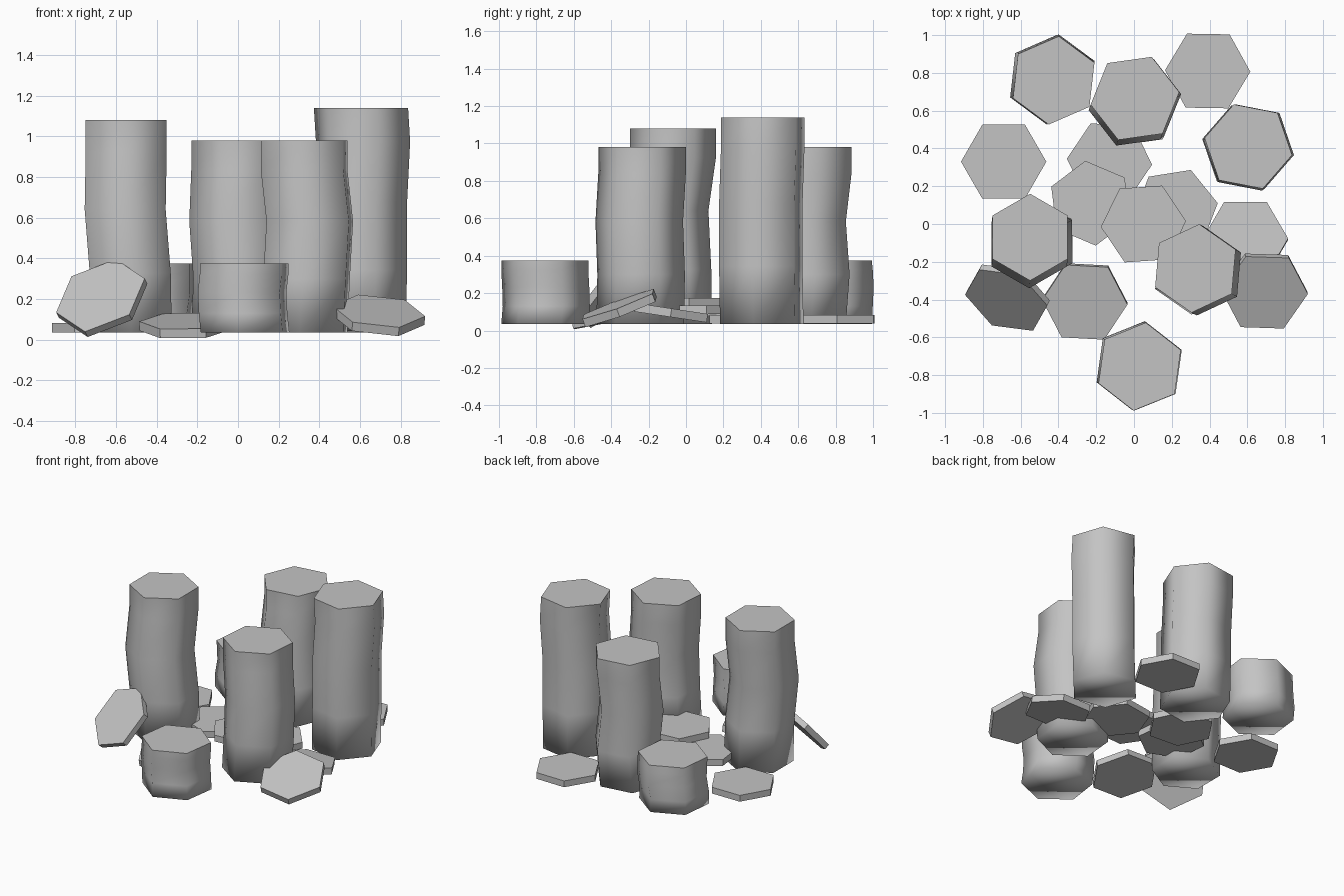
import bpy, bmesh, math
from mathutils import Vector, Matrix

if "Cube" in bpy.data.objects:
    bpy.data.objects.remove(bpy.data.objects["Cube"])

stone = bpy.data.materials.new("grey stone")
stone.diffuse_color = (0.55, 0.55, 0.55, 1)
stone.use_nodes = True
stone.node_tree.nodes["Principled BSDF"].inputs["Base Color"].default_value = stone.diffuse_color


def finish(name, bm):
    bmesh.ops.recalc_face_normals(bm, faces=bm.faces)
    me = bpy.data.meshes.new(name)
    bm.to_mesh(me)
    bm.free()
    me.materials.append(stone)
    ob = bpy.data.objects.new(name, me)
    bpy.context.collection.objects.link(ob)
    return ob


def hexagon(radius, degrees):
    return [Vector((radius * math.cos(math.radians(degrees + 60 * i)),
                    radius * math.sin(math.radians(degrees + 60 * i)), 0)) for i in range(6)]


def loft(bm, rings):
    """Join hexagonal rings into a closed prism; returns the top face."""
    loops = [[bm.verts.new(p) for p in ring] for ring in rings]
    for a, b in zip(loops, loops[1:]):
        for i in range(6):
            j = (i + 1) % 6
            bm.faces.new((a[i], a[j], b[j], b[i]))
    bm.faces.new(loops[0][::-1])
    return bm.faces.new(loops[-1])


BASE = 0.035
LEVELS = (0, 0.28, 0.58, 0.85, 1)


def column(name, x, y, top, radius, angle, drift):
    """Wobbly basalt column: each level drifts a little sideways."""
    bm = bmesh.new()
    rings = []
    for f, (dx, dy) in zip(LEVELS, drift + [(0, 0)]):
        c = Vector((x + dx, y + dy, BASE + f * (top - BASE)))
        rings.append([c + p for p in hexagon(radius, angle)])
    cap = loft(bm, rings)
    for f in bm.faces:
        f.smooth = True
    for e in cap.edges:
        e.smooth = False
    finish(name, bm)


def slab(name, x, y, z, angle, slope=(0, 0), radius=0.226, thick=0.046):
    """Thin hexagonal flagstone, tilted by its slope in x and y."""
    bm = bmesh.new()
    n = Vector((-slope[0], -slope[1], 1)).normalized()
    turn = Vector((0, 0, 1)).rotation_difference(n).to_matrix().to_4x4()
    place = Matrix.Translation((x, y, z)) @ turn
    loft(bm, [[place @ (p + Vector((0, 0, h))) for p in hexagon(radius, angle)]
              for h in (-thick / 2, thick / 2)])
    finish(name, bm)


# standing columns
column("short_back_column", -0.425, 0.76, 0.375, 0.235, 83.5,
       [(-0.01, 0), (-0.015, 0.005), (0, 0.01), (0, 0.005)])
column("back_column", 0.005, 0.665, 0.98, 0.237, 68,
       [(0.0, -0.03), (0.01, -0.01), (-0.01, -0.03), (0, 0)])
column("tallest_column", 0.605, 0.41, 1.14, 0.236, 49,
       [(-0.012, -0.005), (-0.005, -0.01), (-0.005, -0.01), (0.01, 0)])
column("left_column", -0.55, -0.07, 1.08, 0.23, 90,
       [(0.025, -0.02), (0.02, -0.025), (-0.005, -0.04), (0, 0)])
column("right_column", 0.325, -0.235, 0.98, 0.235, 85,
       [(0.0, -0.01), (0.012, -0.005), (0.028, -0.015), (0, 0)])
column("short_front_column", 0.03, -0.755, 0.375, 0.235, 82,
       [(0.005, 0), (-0.005, 0.008), (-0.01, 0.005), (0, 0)])

# flat slabs on the ground
slab("back_right_slab", 0.39, 0.81, 0.06, -1)
slab("back_left_slab", -0.69, 0.33, 0.06, 0)
slab("lower_middle_slab", -0.13, 0.33, 0.06, -4)

# overlapping slabs in the middle
slab("left_middle_slab", -0.23, 0.11, 0.10, 37)
slab("right_middle_slab", 0.22, 0.075, 0.11, 9)
slab("top_middle_slab", 0.05, 0.0, 0.15, 4)

# tilted slabs round the edge
slab("right_slab", 0.59, -0.08, 0.095, 0, (0, -0.15))
slab("front_right_slab", 0.69, -0.355, 0.12, -3, (-0.1, 0.37), 0.23)
slab("front_left_slab", -0.26, -0.41, 0.07, -3, (0.02, 0.2))
slab("leaning_slab", -0.67, -0.39, 0.205, 1.5, (0.52, 1.04), 0.235, 0.04)
